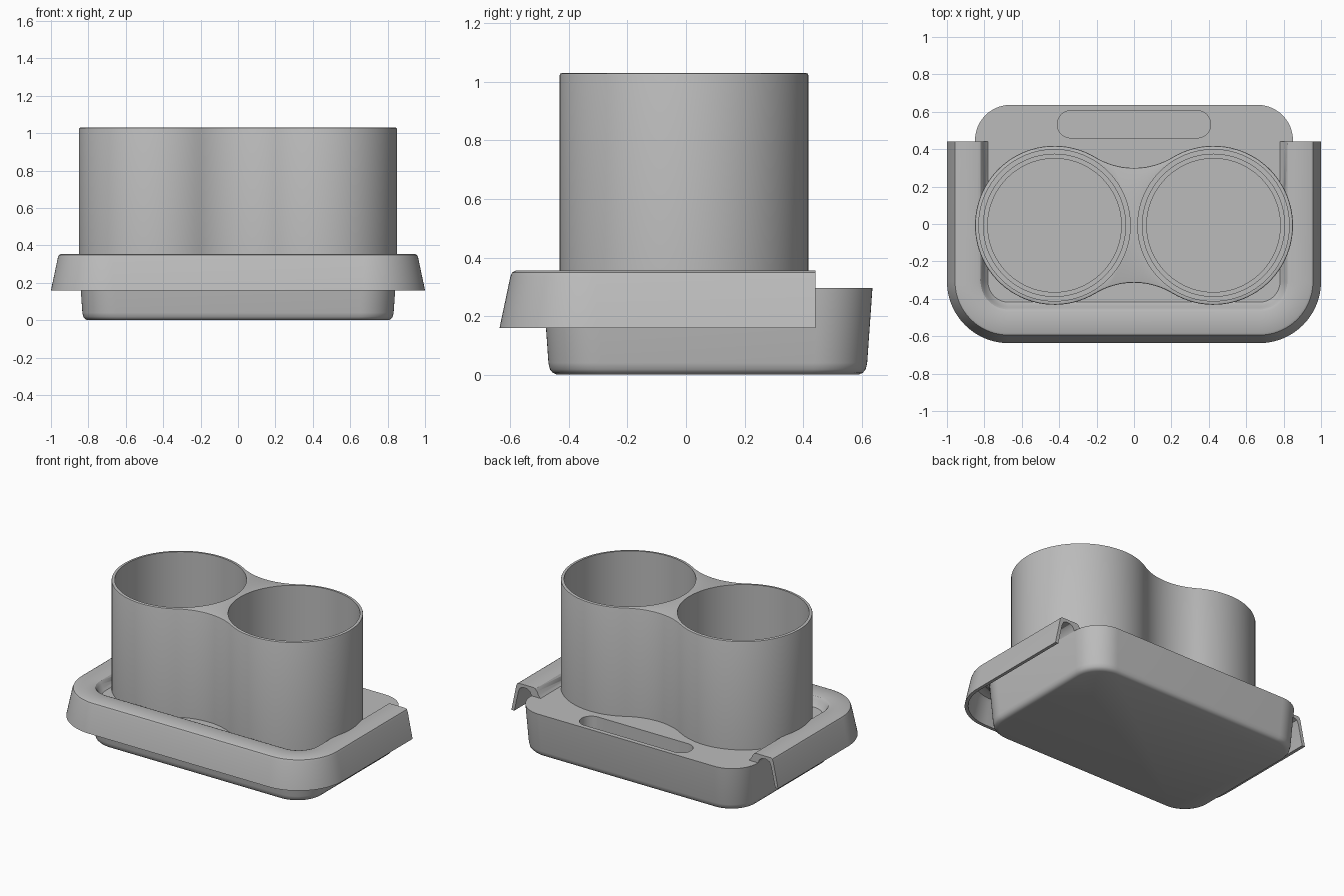
import bpy, bmesh
from math import sin, cos, pi, atan2, radians

if "Cube" in bpy.data.objects:
    bpy.data.objects.remove(bpy.data.objects["Cube"], do_unlink=True)

grey = bpy.data.materials.new("plain grey")
grey.use_nodes = True
grey.diffuse_color = (0.5, 0.5, 0.5, 1)
grey.node_tree.nodes["Principled BSDF"].inputs["Base Color"].default_value = (0.5, 0.5, 0.5, 1)

CUP_X, CUP_Y, CUP_R = 0.425, -0.007, 0.425
DECK, TOP = 0.295, 1.03


def arc(cx, cy, r, a0, a1, n):
    """Points on an arc, angles in degrees."""
    steps = [radians(a0 + (a1 - a0) * i / n) for i in range(n + 1)]
    return [(cx + r * cos(a), cy + r * sin(a)) for a in steps]


def rounded_rect(hx, hy, r, cy=0.0, n=16):
    pts = []
    for i, (sx, sy) in enumerate([(1, 1), (-1, 1), (-1, -1), (1, -1)]):
        pts += arc(sx * (hx - r), cy + sy * (hy - r), r, 90 * i, 90 * i + 90, n)
    return pts


def loft(name, rings, wrap_rings=False, wrap_points=True):
    """Skin a list of 3D rings; close the ends, or wrap last ring to first."""
    bm = bmesh.new()
    vs = [[bm.verts.new(p) for p in ring] for ring in rings]
    n = len(vs[0])
    pairs = list(zip(vs, vs[1:]))
    if wrap_rings:
        pairs.append((vs[-1], vs[0]))
    for a, b in pairs:
        for i in range(n if wrap_points else n - 1):
            j = (i + 1) % n
            bm.faces.new((a[i], a[j], b[j], b[i]))
    if wrap_rings:
        bm.faces.new([r[0] for r in vs])
        bm.faces.new([r[-1] for r in vs])
    else:
        bm.faces.new(vs[0])
        bm.faces.new(vs[-1])
    bmesh.ops.recalc_face_normals(bm, faces=bm.faces)
    me = bpy.data.meshes.new(name)
    bm.to_mesh(me)
    bm.free()
    me.materials.append(grey)
    ob = bpy.data.objects.new(name, me)
    bpy.context.collection.objects.link(ob)
    return ob


def at_z(pts, z):
    return [(x, y, z) for x, y in pts]


def cut(ob, cutters):
    for c in cutters:
        m = ob.modifiers.new("cut", 'BOOLEAN')
        m.operation, m.solver, m.object = 'DIFFERENCE', 'EXACT', c
    bpy.context.view_layer.update()
    ev = ob.evaluated_get(bpy.context.evaluated_depsgraph_get())
    me = bpy.data.meshes.new_from_object(ev)
    ob.modifiers.clear()
    ob.data = me


# Tray: tapered rounded block with a soft bottom edge
tray = loft("tray", [
    at_z(rounded_rect(0.85 - d, 0.5625 - d, 0.19 - d / 2, 0.0745), z)
    for z, d in [(0, 0.047), (0.006, 0.033), (0.018, 0.023), (0.04, 0.018), (DECK, 0)]])

# Rim: hooked channel section swept around the front and both sides
section = [(0, 0.16), (0.037, 0.335), (0.043, 0.349), (0.055, 0.355),
           (0.165, 0.355), (0.18, 0.35), (0.192, 0.335), (0.203, 0.31), (0.22, 0.294),
           (0.15, 0.294), (0.14, 0.318), (0.12, 0.333), (0.09, 0.335),
           (0.065, 0.325), (0.053, 0.30), (0.022, 0.16)]


def rim_path(d):
    r, hx, front = 0.33 - d, 1 - d, -0.637 + d
    left = arc(-hx + r, front + r, r, 180, 270, 24)
    right = arc(hx - r, front + r, r, 270, 360, 24)
    return [(-hx, 0.442)] + left + right + [(hx, 0.442)]


rim = loft("rim", [at_z(rim_path(d), z) for d, z in section],
           wrap_rings=True, wrap_points=False)

# Twin cup body: two round ends joined by concave waists
waist_r = 0.40
waist_y = 0.707
tangent = 180 - atan2(waist_y, CUP_X) * 180 / pi


def cup_outline(d):
    r, w = CUP_R - d, waist_r + d
    right = arc(CUP_X, CUP_Y, r, -tangent, tangent, 56)
    back = arc(0, CUP_Y + waist_y, w, tangent - 180, -tangent, 20)
    left = arc(-CUP_X, CUP_Y, r, 180 - tangent, 180 + tangent, 56)
    front = arc(0, CUP_Y - waist_y, w, tangent, 180 - tangent, 20)
    return right + back[1:-1] + left + front[1:-1]


cups = loft("twin_cups", [at_z(cup_outline(d), z) for z, d in
                          [(DECK - 0.01, 0), (TOP - 0.008, 0), (TOP - 0.002, 0.002), (TOP, 0.008)]])

# Stepped bores and the slot behind the cups
bores = []
for side in (-1, 1):
    steps = [(0.06, 0.357), (0.16, 0.357), (0.16, 0.38), (DECK - 0.003, 0.38),
             (DECK - 0.003, 0.405), (TOP + 0.1, 0.405)]
    bores.append(loft("bore_cutter", [
        at_z(arc(side * CUP_X, CUP_Y, r, 0, 360, 96)[:-1], z) for z, r in steps]))
slot = loft("slot_cutter", [at_z(rounded_rect(0.41, 0.0725, 0.072, 0.533), z) for z in (0.13, 0.4)])

cut(tray, bores + [slot])
cut(rim, bores)
cut(cups, bores)
for c in bores + [slot]:
    bpy.data.objects.remove(c, do_unlink=True)

# Smooth the curves, keep the edges crisp
for ob in (tray, rim, cups):
    bpy.ops.object.select_all(action='DESELECT')
    ob.select_set(True)
    bpy.context.view_layer.objects.active = ob
    bpy.ops.object.shade_smooth_by_angle(angle=radians(32))
